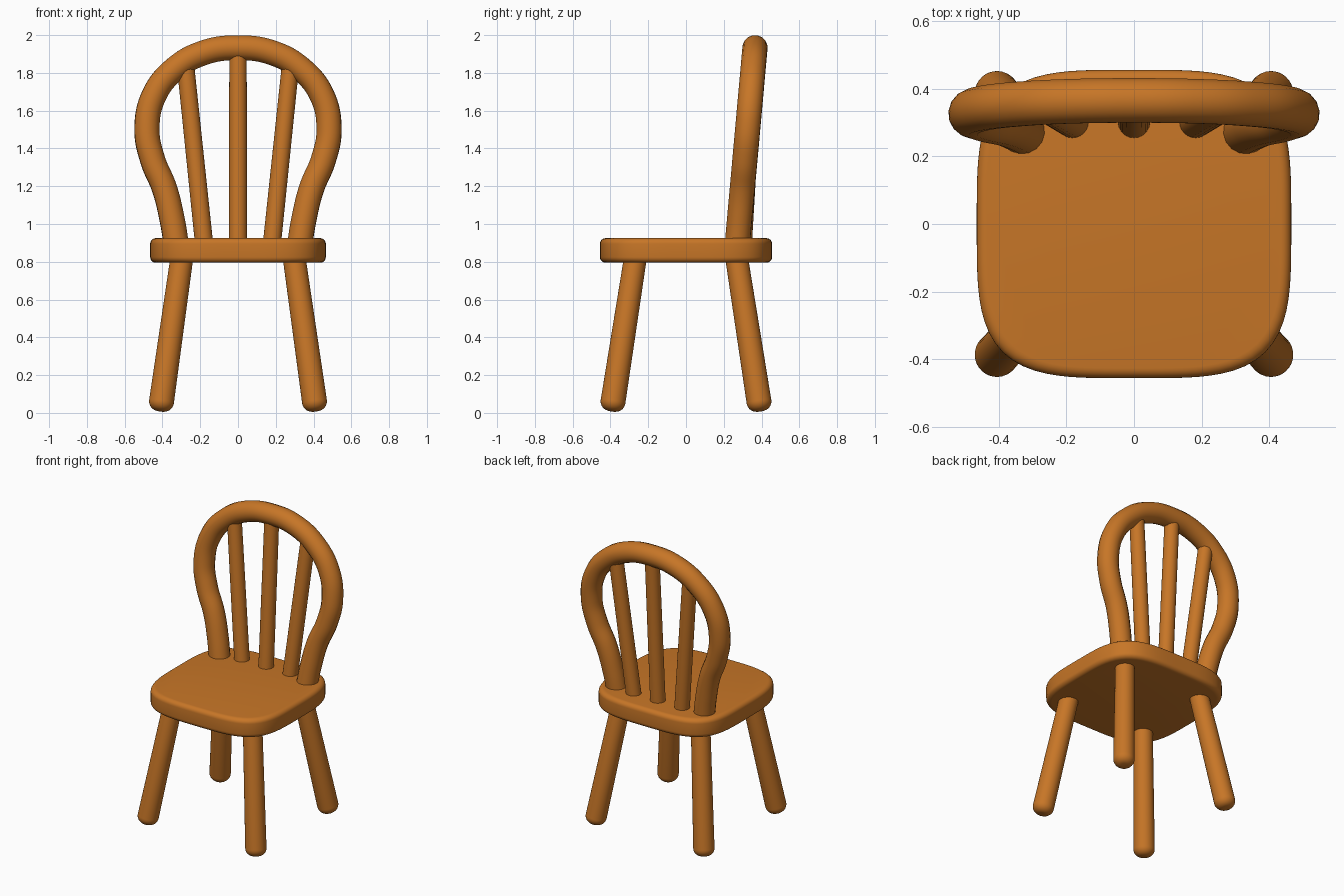
import bpy
import bmesh
from math import sin, cos, pi, radians
from mathutils import Vector

cube = bpy.data.objects.get("Cube")
if cube:
    bpy.data.objects.remove(cube, do_unlink=True)

# Single warm wood colour
COLOUR = (0.57, 0.18, 0.02, 1.0)
wood = bpy.data.materials.new("orange_wood")
wood.use_nodes = True
wood.diffuse_color = COLOUR
wood.node_tree.nodes["Principled BSDF"].inputs["Base Color"].default_value = COLOUR


def add_object(name, mesh):
    mesh.materials.clear()
    mesh.materials.append(wood)
    obj = bpy.data.objects.new(name, mesh)
    bpy.context.collection.objects.link(obj)
    bpy.ops.object.select_all(action="DESELECT")
    obj.select_set(True)
    bpy.context.view_layer.objects.active = obj
    bpy.ops.object.shade_smooth_by_angle(angle=radians(40))
    return obj


def loft(name, rings):
    """Skin a stack of closed rings and cap both ends."""
    bm = bmesh.new()
    loops = [[bm.verts.new(p) for p in ring] for ring in rings]
    count = len(loops[0])
    for low, high in zip(loops, loops[1:]):
        for i in range(count):
            j = (i + 1) % count
            bm.faces.new((low[i], low[j], high[j], high[i]))
    bm.faces.new(loops[0][::-1])
    bm.faces.new(loops[-1])
    bmesh.ops.recalc_face_normals(bm, faces=bm.faces)
    mesh = bpy.data.meshes.new(name)
    bm.to_mesh(mesh)
    bm.free()
    return add_object(name, mesh)


def rod(name, start, end, r_start, r_end, rounding=0.0, sides=32):
    """Tapered round bar; rounding softens the start end."""
    start, end = Vector(start), Vector(end)
    axis = end - start
    turn = axis.to_track_quat("Z", "Y")
    profile = [(r_end, axis.length)]
    if rounding:
        for k in range(9):
            a = k / 8 * pi / 2
            profile.append((r_start - rounding * (1 - cos(a)), rounding * (1 - sin(a))))
    else:
        profile.append((r_start, 0))
    return loft(name, [
        [start + turn @ Vector((r * cos(2 * pi * i / sides), r * sin(2 * pi * i / sides), d))
         for i in range(sides)]
        for r, d in reversed(profile)])


def squircle(half_x, half_y, z, power=3.8, count=96):
    ring = []
    for i in range(count):
        c, s = cos(2 * pi * i / count), sin(2 * pi * i / count)
        scale = (abs(c) ** power + abs(s) ** power) ** (-1 / power)
        ring.append((half_x * c * scale, half_y * s * scale, z))
    return ring


# Seat: soft square slab with rounded rims
BOTTOM, TOP, ROUND = 0.795, 0.925, 0.03
rim = [(ROUND * (1 - sin(k * pi / 12)), ROUND * (1 - cos(k * pi / 12))) for k in range(7)]
levels = [(inset, BOTTOM + rise) for inset, rise in rim]
levels += [(inset, TOP - rise) for inset, rise in reversed(rim)]
loft("seat", [squircle(0.465 - inset, 0.456 - inset, z) for inset, z in levels])

# Four splayed legs
for y_side, depth in ((-1, "front"), (1, "back")):
    for x_side, side in ((1, "left"), (-1, "right")):
        rod(f"{depth}_{side}_leg",
            (x_side * 0.412, y_side * 0.394, 0.01),
            (x_side * 0.292, y_side * 0.262, 0.86),
            0.066, 0.06, rounding=0.05)


def lean(z):
    """Depth of the tilted backrest at a height."""
    return 0.365 - 0.09 * (1.93 - z)


# Backrest hoop: bent round bar, narrow at the seat
half = [(0.322, 0.86), (0.35, 1.03), (0.39, 1.19), (0.452, 1.34), (0.482, 1.5),
        (0.445, 1.68), (0.335, 1.82), (0.18, 1.907)]
path = [(-x, z) for x, z in half] + [(0, 1.933)] + half[::-1]
curve = bpy.data.curves.new("hoop_path", "CURVE")
curve.dimensions = "3D"
curve.bevel_depth = 0.067
curve.bevel_resolution = 6
curve.resolution_u = 8
curve.use_fill_caps = True
spline = curve.splines.new("BEZIER")
spline.bezier_points.add(len(path) - 1)
for point, (x, z) in zip(spline.bezier_points, path):
    point.co = (x, lean(z), z)
    point.handle_left_type = point.handle_right_type = "AUTO"
helper = bpy.data.objects.new("hoop_path", curve)
bpy.context.collection.objects.link(helper)
graph = bpy.context.evaluated_depsgraph_get()
hoop_mesh = bpy.data.meshes.new_from_object(helper.evaluated_get(graph))
bpy.data.objects.remove(helper, do_unlink=True)
add_object("backrest_hoop", hoop_mesh)

# Three spindles fanning out inside the hoop
for name, side, top in (("left", 1, 1.85), ("centre", 0, 1.92), ("right", -1, 1.85)):
    rod(f"{name}_spindle", (side * 0.178, 0.30, 0.88), (side * 0.279, lean(top), top),
        0.048, 0.046, sides=24)
